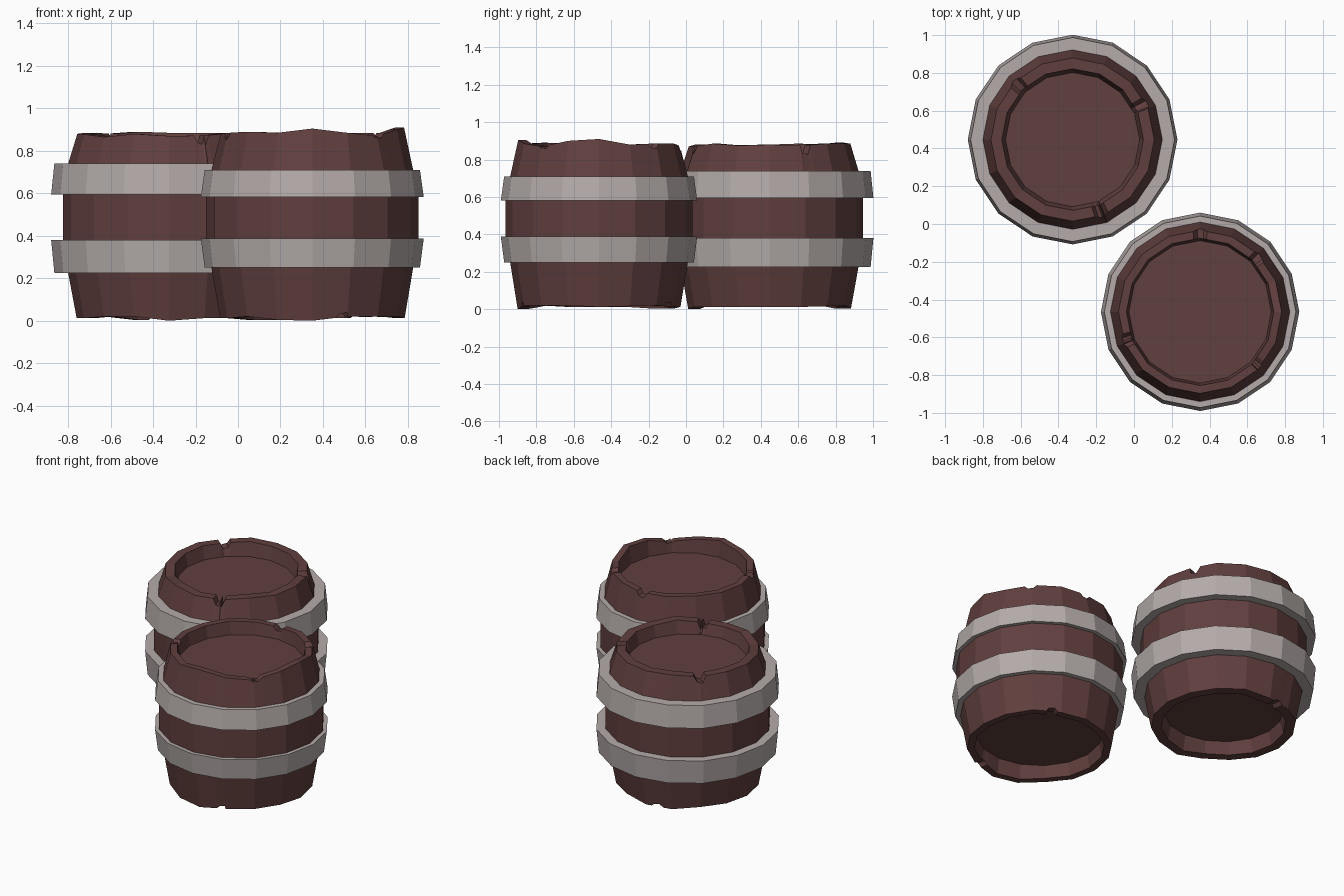
import bpy, bmesh, math, random

if "Cube" in bpy.data.objects:
    bpy.data.objects.remove(bpy.data.objects["Cube"])

SIDES = 16
STEP = math.tau / SIDES


def material(name, col):
    m = bpy.data.materials.new(name)
    m.diffuse_color = (*col, 1)
    m.use_nodes = True
    m.node_tree.nodes["Principled BSDF"].inputs["Base Color"].default_value = m.diffuse_color
    return m


WOOD = material("dark_red_wood", (0.117, 0.050, 0.048))
IRON = material("pale_iron", (0.456, 0.410, 0.400))


def chord(a):
    # keeps extra columns on the flat sides of the polygon
    return math.cos(STEP / 2) / math.cos(a % STEP - STEP / 2)


def lathe(name, columns, mat, centre, closed):
    """columns: list of (angle, [(radius, z), ...]); skins them into a solid."""
    bm = bmesh.new()
    grid = []
    for a, prof in columns:
        k = chord(a)
        grid.append([bm.verts.new((centre[0] + r * k * math.cos(a),
                                   centre[1] + r * k * math.sin(a), z)) for r, z in prof])
    n, m = len(grid), len(grid[0])
    for i in range(n):
        p, q = grid[i], grid[(i + 1) % n]
        for j in range(m if closed else m - 1):
            k = (j + 1) % m
            bm.faces.new((p[j], q[j], q[k], p[k]))
    if not closed:  # heads of the barrel
        bm.faces.new([c[0] for c in grid])
        bm.faces.new([c[-1] for c in grid])
    bmesh.ops.recalc_face_normals(bm, faces=bm.faces)
    me = bpy.data.meshes.new(name)
    bm.to_mesh(me)
    bm.free()
    me.materials.append(mat)
    ob = bpy.data.objects.new(name, me)
    bpy.context.collection.objects.link(ob)
    return ob


def barrel(name, centre, heights, chips, low_chips, inner, head, hoops, hoop_r, seed):
    rnd = random.Random(seed)
    lows = [rnd.choice((0.004, 0.012, 0.016, 0.02)) for _ in range(SIDES)]
    lows[12] = 0.0

    def level(values, a):
        t = (a / STEP) % SIDES
        i = int(t)
        return values[i] + (values[(i + 1) % SIDES] - values[i]) * (t - i)

    # columns at every corner plus both sides of each broken chip
    drop, rise = {}, {}
    angles = {round(i * 360 / SIDES, 2) for i in range(SIDES)}
    for table, items in ((drop, chips), (rise, low_chips)):
        for deg, depth in items:
            for d, f in ((-5, 0), (-2.5, 0.8), (2, 1), (5, 0)):
                angles.add((deg + d) % 360)
                table[(deg + d) % 360] = f * depth
            angles.discard(deg % 360)
            angles.add(deg % 360)
            table[deg % 360] = depth * 0.9
    (l0, l1), (h0, h1) = hoops
    cols = []
    for deg in sorted(angles):
        a = math.radians(deg)
        d, u = drop.get(deg, 0), rise.get(deg, 0)
        top, low = level(heights, a) - d, level(lows, a) + u
        cols.append((a, [(head, 0.10), (inner, low), (0.435 + u * 0.2, low),
                         (0.475, l0), (0.5, l1), (0.5, h0), (0.475, h1),
                         (0.432 + d * 0.25, top), (inner, top), (head, 0.80)]))
    lathe(name + "_staves", cols, WOOD, centre, False)

    # iron hoops, leaning with the bulge
    wide, narrow = hoop_r
    for tag, z0, z1, r0, r1, b0, b1 in (
            ("lower", l0, l1, narrow, wide, 0.46, 0.485),
            ("upper", h0, h1, wide, narrow, 0.485, 0.46)):
        ring = [(r0, z0), (r1, z1), (b1, z1), (b0, z0)]
        lathe(f"{name}_{tag}_hoop", [(i * STEP, ring) for i in range(SIDES)],
              IRON, centre, True)


# rear left barrel
barrel("rear_barrel", (-0.325, 0.447),
       [0.88, 0.875, 0.885, 0.885, 0.885, 0.89, 0.88, 0.885,
        0.88, 0.878, 0.865, 0.88, 0.87, 0.872, 0.885, 0.875],
       [(135, 0.04), (26, 0.05), (-69, 0.045)], [(100, 0.02)],
       0.375, 0.355, ((0.225, 0.38), (0.595, 0.74)), (0.555, 0.54), 3)

# front right barrel
barrel("front_barrel", (0.35, -0.465),
       [0.91, 0.88, 0.885, 0.885, 0.875, 0.88, 0.885, 0.88,
        0.88, 0.885, 0.89, 0.885, 0.905, 0.885, 0.87, 0.9],
       [(90, 0.03), (43, 0.025), (-159, 0.035), (-43, 0.015)], [(-70, 0.02), (60, 0.025)],
       0.39, 0.377, ((0.25, 0.388), (0.582, 0.71)), (0.525, 0.507), 8)
